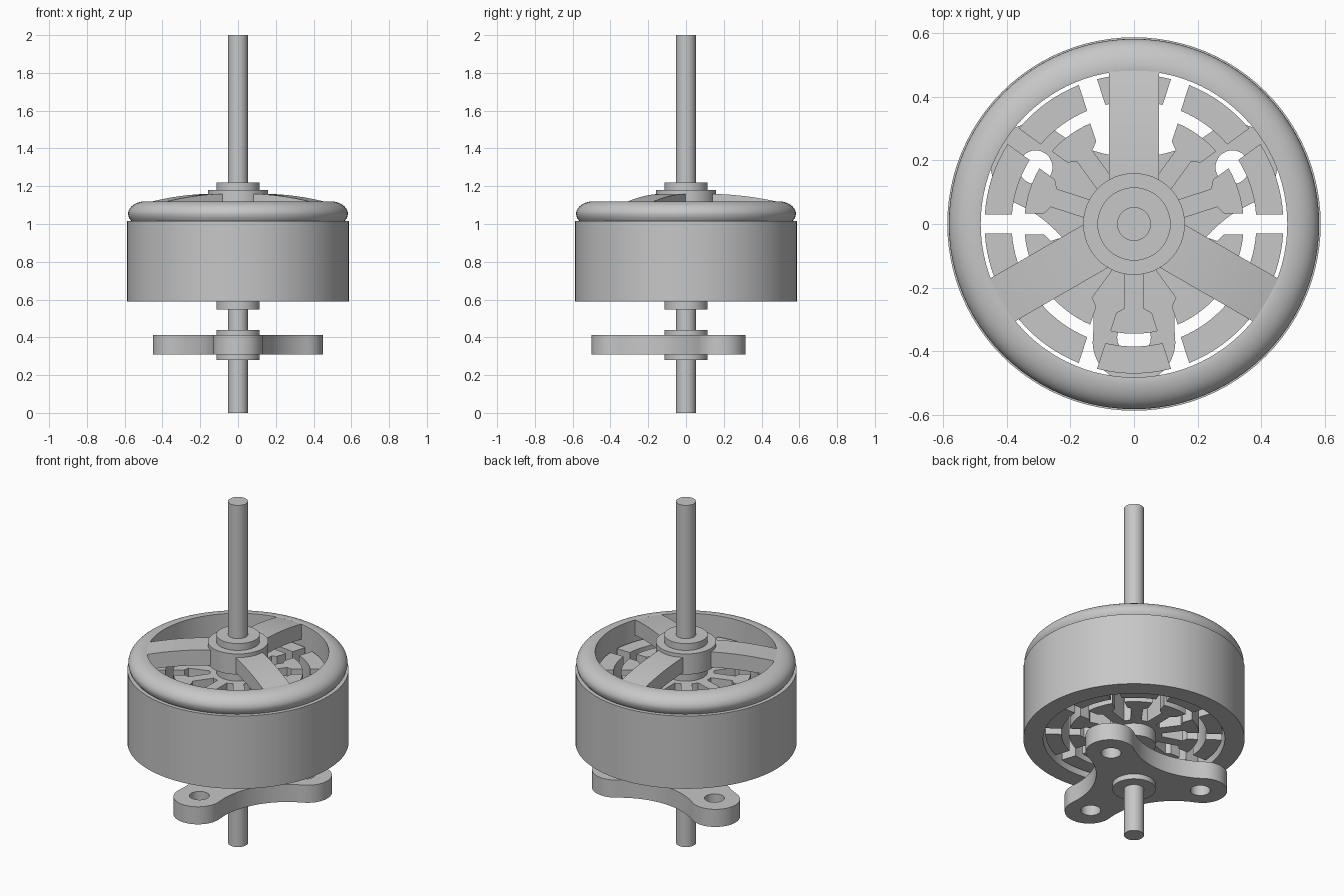
import bpy, bmesh, math
from math import sin, cos, radians, pi
from mathutils import Matrix, Vector

if "Cube" in bpy.data.objects:
    bpy.data.objects.remove(bpy.data.objects["Cube"], do_unlink=True)

GREY = (0.57, 0.57, 0.57, 1)
metal = bpy.data.materials.new("grey metal")
metal.use_nodes = True
metal.diffuse_color = GREY
metal.node_tree.nodes["Principled BSDF"].inputs["Base Color"].default_value = GREY


def make_active(ob):
    bpy.ops.object.select_all(action='DESELECT')
    ob.select_set(True)
    bpy.context.view_layer.objects.active = ob


def finish(name, bm):
    bmesh.ops.recalc_face_normals(bm, faces=bm.faces)
    mesh = bpy.data.meshes.new(name)
    bm.to_mesh(mesh)
    bm.free()
    mesh.materials.append(metal)
    ob = bpy.data.objects.new(name, mesh)
    bpy.context.collection.objects.link(ob)
    make_active(ob)
    bpy.ops.object.shade_smooth_by_angle(angle=radians(30))
    return ob


def cylinder(name, radius, z0, z1, seg=48, centre=(0, 0)):
    bm = bmesh.new()
    place = Matrix.Translation((centre[0], centre[1], (z0 + z1) / 2))
    bmesh.ops.create_cone(bm, cap_ends=True, segments=seg, radius1=radius,
                          radius2=radius, depth=z1 - z0, matrix=place)
    return finish(name, bm)


def extrude(bm, points, vector):
    """Closed outline of 3D points pushed along a vector."""
    face = bm.faces.new([bm.verts.new(p) for p in points])
    new = bmesh.ops.extrude_face_region(bm, geom=[face])["geom"]
    bmesh.ops.translate(bm, vec=vector, verts=[v for v in new if isinstance(v, bmesh.types.BMVert)])


def revolve(name, profile, seg=96):
    """Closed (radius, z) profile turned about the shaft axis."""
    bm = bmesh.new()
    rings = [[bm.verts.new((r * cos(2 * pi * i / seg), r * sin(2 * pi * i / seg), z))
              for i in range(seg)] for r, z in profile]
    for a, b in zip(rings, rings[1:] + rings[:1]):
        for i in range(seg):
            j = (i + 1) % seg
            bm.faces.new((a[i], a[j], b[j], b[i]))
    return finish(name, bm)


def polar(r, angle):
    return Vector((r * cos(angle), r * sin(angle), 0))


# Shaft and its collars
cylinder("shaft", 0.053, 0, 2)
cylinder("bell_collar", 0.115, 0.547, 1.22)
cylinder("bell_hub", 0.16, 1.06, 1.18, 64)
cylinder("base_collar", 0.115, 0.28, 0.44)

# Rotor can with a rounded rim, in one profile
INNER_R = 0.482
profile = [(INNER_R, 0.59), (0.587, 0.59), (0.587, 1.016), (0.565, 1.016), (0.577, 1.032)]
for k in range(13):
    t = pi / 2 * k / 12
    profile.append((0.49 + 0.092 * cos(t), 1.053 + 0.067 * sin(t)))
profile.append((INNER_R, 1.119))
revolve("rotor_bell", profile)

# Three arched spokes from hub to rim
SPOKE_HALF = 0.078
bm = bmesh.new()
arch = [(0.1 + 0.39 * k / 12, 1.16 - 0.043 * (k / 12) ** 2) for k in range(13)]
outline = arch + [(r, z - 0.09) for r, z in reversed(arch)]
for k in range(3):
    a = radians(90 + 120 * k)
    out, side = polar(1, a), polar(SPOKE_HALF, a + pi / 2)
    extrude(bm, [out * r - side + Vector((0, 0, z)) for r, z in outline], side * 2)
finish("spokes", bm)

# Stator: ten teeth, each a stem with a foot, and an outer shoe
TEETH, STATOR_Z, STATOR_H = 10, 0.62, 0.38
HALF_PITCH = pi / TEETH


def arc_block(a, r, gap, steps=8):
    """Arc points at radius r, stopping short of the neighbour by a parallel gap."""
    half = HALF_PITCH - math.asin(gap / r)
    return [polar(r, a - half + 2 * half * i / steps) for i in range(steps + 1)]


stems, shoes = bmesh.new(), bmesh.new()
lift, up = Vector((0, 0, STATOR_Z)), Vector((0, 0, STATOR_H))
for k in range(TEETH):
    a = -pi / 2 + 2 * HALF_PITCH * k
    out, side = polar(1, a), polar(0.03, a + pi / 2)
    inner = arc_block(a, 0.285, 0.033)
    foot = arc_block(a, 0.345, 0.033)
    tooth = [out * 0.1 - side, out * 0.265 - side, inner[0]] + foot
    tooth += [inner[-1], out * 0.265 + side, out * 0.1 + side]
    extrude(stems, [p + lift for p in tooth], up)
    shoe = arc_block(a, 0.385, 0.03) + arc_block(a, 0.47, 0.03)[::-1]
    extrude(shoes, [p + lift for p in shoe], up)
finish("stator_teeth", stems)
finish("stator_shoes", shoes)
cylinder("stator_core", 0.15, STATOR_Z, STATOR_Z + STATOR_H)

# Mounting base: three rounded lobes joined by concave arcs
LOBE_R, LOBE_C, WAIST_R, WAIST_C = 0.13, 0.37, 0.411, 0.621
turn = math.atan2(LOBE_C * sin(pi / 3), WAIST_C - LOBE_C * cos(pi / 3))
lobe_angles = [radians(-90 + 120 * k) for k in range(3)]
outline = []
for a in lobe_angles:
    for i in range(25):
        t = (pi / 3 + turn) * (2 * i / 24 - 1)
        outline.append(polar(LOBE_C, a) + polar(LOBE_R, a + t))
    b = a + pi / 3
    for i in range(1, 20):
        t = turn * (1 - 2 * i / 20)
        outline.append(polar(WAIST_C, b) + polar(WAIST_R, b + pi + t))
bm = bmesh.new()
extrude(bm, [p + Vector((0, 0, 0.31)) for p in outline], Vector((0, 0, 0.103)))
base = finish("mounting_base", bm)

# Bolt holes through the lobes
for a in lobe_angles:
    p = polar(0.357, a)
    cutter = cylinder("bolt_hole_cutter", 0.053, 0.25, 0.5, 32, (p.x, p.y))
    cut = base.modifiers.new("bolt hole", 'BOOLEAN')
    cut.object, cut.operation, cut.solver = cutter, 'DIFFERENCE', 'EXACT'
    make_active(base)
    bpy.ops.object.modifier_apply(modifier=cut.name)
    bpy.data.objects.remove(cutter, do_unlink=True)
make_active(base)
bpy.ops.object.shade_smooth_by_angle(angle=radians(30))
